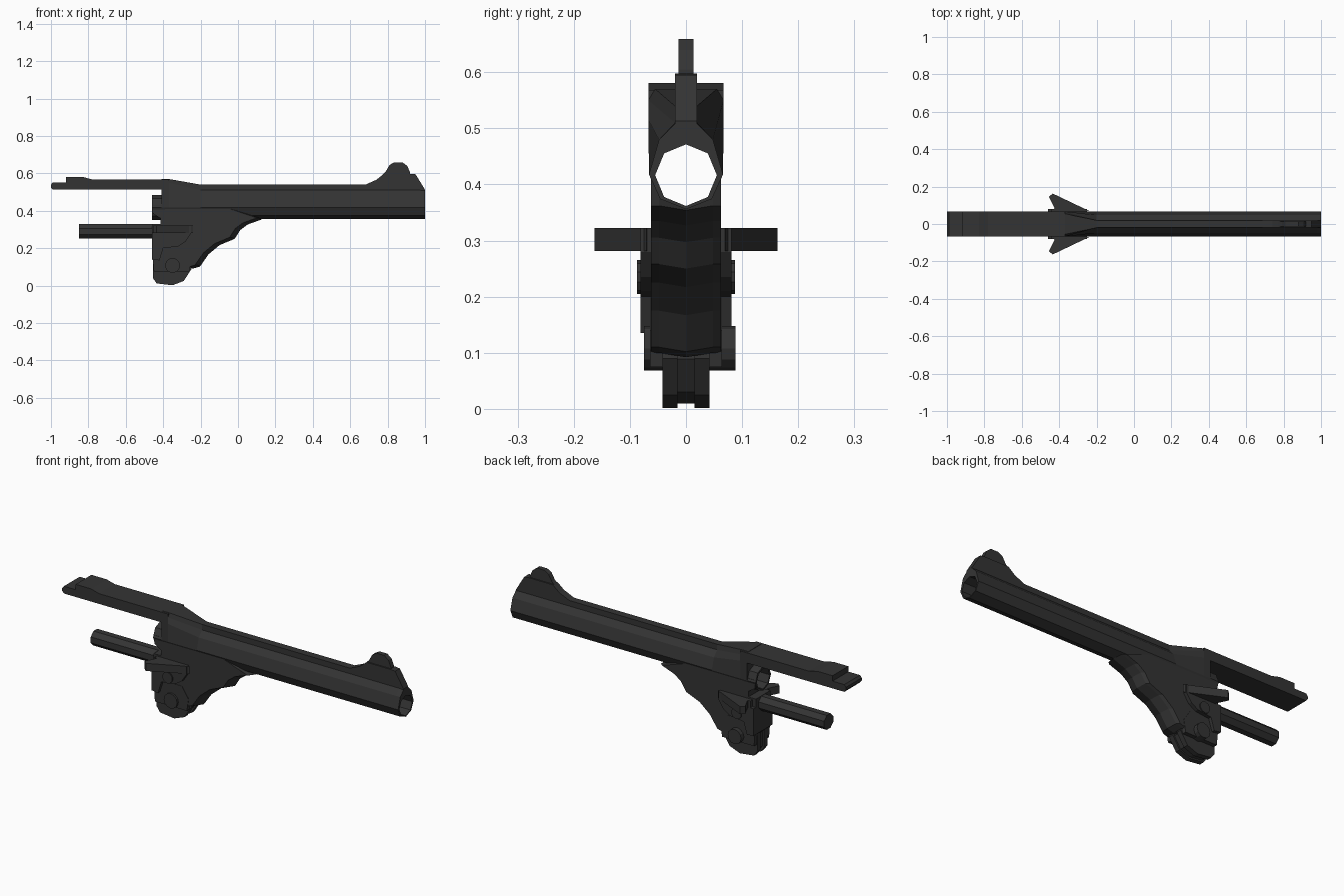
import bpy, bmesh, math
from mathutils import Matrix, Vector

if "Cube" in bpy.data.objects:
    bpy.data.objects.remove(bpy.data.objects["Cube"])

steel = bpy.data.materials.new("dark gunmetal")
steel.diffuse_color = (0.034, 0.034, 0.034, 1)
steel.use_nodes = True
steel.node_tree.nodes["Principled BSDF"].inputs["Base Color"].default_value = steel.diffuse_color


def finish(bm, name):
    bmesh.ops.recalc_face_normals(bm, faces=bm.faces)
    me = bpy.data.meshes.new(name)
    bm.to_mesh(me)
    bm.free()
    me.materials.append(steel)
    ob = bpy.data.objects.new(name, me)
    bpy.context.collection.objects.link(ob)
    return ob


def loft(name, rings):
    """Skin a list of equal-length closed rings and cap both ends."""
    bm = bmesh.new()
    vs = [[bm.verts.new(p) for p in r] for r in rings]
    n = len(vs[0])
    for a, b in zip(vs, vs[1:]):
        for i in range(n):
            j = (i + 1) % n
            bm.faces.new((a[i], a[j], b[j], b[i]))
    bm.faces.new(vs[0])
    bm.faces.new(vs[-1])
    return finish(bm, name)


def plate(name, pts, y0, y1):
    """Side profile (x, z) extruded across y."""
    return loft(name, [[(x, y, z) for x, z in pts] for y in (y0, y1)])


def rod(name, a, b, r, n=8, turn=0.0):
    """Straight n-sided bar from a to b."""
    a, b = Vector(a), Vector(b)
    side = Vector((0, 0, 1))
    other = (b - a).normalized().cross(side)
    ang = [turn + 2 * math.pi * i / n for i in range(n)]
    return loft(name, [[p + r * (side * math.cos(t) + other * math.sin(t)) for t in ang]
                       for p in (a, b)])


def section(x, half):
    """Mirrored cross-section at x from half points (y, z), bottom centre first."""
    right = [(x, y, z) for y, z in half]
    left = [(x, -y, z) for y, z in reversed(half[1:])]
    return right + left


# Barrel with raised rib, flaring into the rear frame
low = [(0, .356), (.046, .374), (.066, .418)]
rib = low + [(.048, .480), (.02, .510), (.02, .540)]
muzzle = low + [(.048, .480), (.02, .508), (.02, .513)]
frame = low + [(.067, .515), (.067, .550), (.055, .570)]
barrel = loft("barrel", [section(1.0, muzzle), section(.975, rib), section(-.2, rib),
                         section(-.37, frame), section(-.41, frame)])

# Rear end of the barrel behind the frame
barrel_stub = rod("barrel_rear_end", (-.46, 0, .418), (-.39, 0, .418), .066)

# Curved lug under the barrel with a central ridge
edge = [(.115, .362), (.04, .335), (0, .305), (-.03, .258), (-.11, .225),
        (-.17, .175), (-.215, .11), (-.25, .10)]
back = [(-.44, .12), (-.46, .14), (-.46, .33), (-.415, .33), (-.415, .36),
        (-.455, .385), (-.455, .43), (-.1, .43)]
lug = loft("under_lug", [
    [(x + o, y, z - d) for x, z in edge] + [(x, y, z) for x, z in back]
    for y, o, d in ((-.062, -.015, 0), (-.048, 0, 0), (0, .012, .008),
                    (.048, 0, 0), (.062, -.015, 0))])

# Octagonal bore cut right through
bore = rod("bore_cutter", (-.7, 0, .4165), (1.2, 0, .4165), .055)
bore.hide_render = True
for ob in (barrel, barrel_stub, lug):
    m = ob.modifiers.new("bore", 'BOOLEAN')
    m.operation = 'DIFFERENCE'
    m.solver = 'EXACT'
    m.object = bore
    bpy.context.view_layer.objects.active = ob
    bpy.ops.object.modifier_apply(modifier=m.name)
bpy.data.objects.remove(bore)

# Top strap with rear sight step
plate("top_strap", [(-1, .525), (-.99, .513), (-.37, .513), (-.37, .568), (-.78, .568),
                    (-.83, .581), (-.92, .581), (-.92, .552), (-.99, .552), (-1, .54)],
      -.067, .067)

# Front sight: ramp and blade
plate("front_sight_ramp", [(.67, .535), (.74, .566), (.78, .598), (.925, .598), (.95, .595),
                           (1.0, .512), (.97, .505)], -.02, .02)
plate("front_sight_blade", [(.74, .56), (.79, .61), (.81, .645), (.835, .659), (.88, .659),
                            (.905, .64), (.92, .605), (.92, .56)], -.013, .013)

# Hinge knuckle: two rounded ears with a recessed middle
ear = [(-.455, .14), (-.455, .04), (-.435, .012), (-.35, .002), (-.29, .025),
       (-.248, .09), (-.25, .14), (-.29, .2), (-.42, .2)]
for s, label in ((-1, "front"), (1, "back")):
    plate(label + "_hinge_ear", ear, s * .015, s * .042)
    # Ear cheek, side plate and its small screw
    plate(label + "_hinge_cheek", [(-.455, .14), (-.45, .075), (-.26, .075), (-.25, .14),
                                   (-.29, .2), (-.42, .2)], s * .04, s * .064)
    plate(label + "_side_plate", [(-.46, .14), (-.46, .285), (-.44, .285), (-.44, .322),
                                  (-.25, .322), (-.25, .28), (-.28, .235), (-.32, .21),
                                  (-.40, .20), (-.42, .135)], s * .055, s * .081)
    rod(label + "_small_screw", (-.36, s * .06, .235), (-.36, s * .087, .235), .03, 10)
    # Swept catch wing
    wing = [(-.24, .07), (-.435, .163), (-.455, .145), (-.425, .085), (-.44, .06)]
    loft(label + "_catch_wing", [[(x, s * y, z) for x, y in wing] for z in (.281, .322)])
plate("hinge_middle", [(x * .9 - .035, z * .9 + .008) for x, z in ear], -.016, .016)

# Hinge pin
rod("hinge_pin", (-.35, -.075, .108), (-.35, .088, .108), .04, 12)

# Cylinder axle rod
rod("axle_rod", (-.85, 0, .29), (-.43, 0, .29), .042, 8, math.pi / 8)
